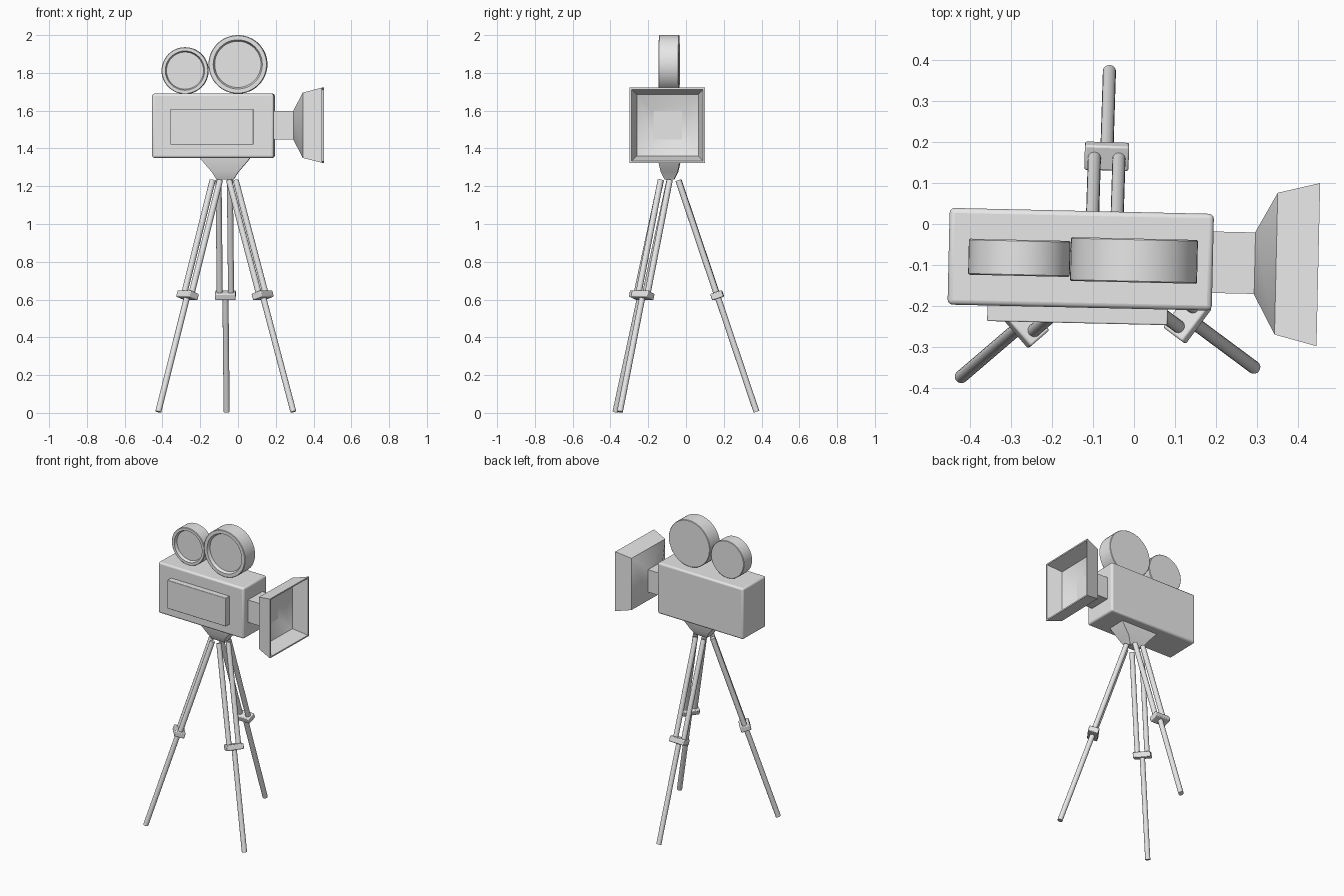
import bpy, bmesh, math
from mathutils import Matrix, Vector

cube = bpy.data.objects.get("Cube")
if cube:
    bpy.data.objects.remove(cube, do_unlink=True)

grey = bpy.data.materials.new("plain grey")
grey.use_nodes = True
grey.diffuse_color = (0.8, 0.8, 0.8, 1)
grey.node_tree.nodes["Principled BSDF"].inputs["Base Color"].default_value = (0.8, 0.8, 0.8, 1)

# The camera sits slightly turned on its tripod
HEAD = Matrix.Translation((-0.13, -0.086, 0)) @ Matrix.Rotation(math.radians(-1.3), 4, 'Z')


def finish(name, bm, matrix, bevel=0, segments=2, smooth=True):
    bmesh.ops.recalc_face_normals(bm, faces=bm.faces)
    mesh = bpy.data.meshes.new(name)
    bm.to_mesh(mesh)
    bm.free()
    mesh.materials.append(grey)
    obj = bpy.data.objects.new(name, mesh)
    bpy.context.collection.objects.link(obj)
    obj.matrix_world = matrix
    if bevel:
        mod = obj.modifiers.new("Bevel", 'BEVEL')
        mod.width, mod.segments = bevel, segments
    if smooth:
        bpy.ops.object.select_all(action='DESELECT')
        obj.select_set(True)
        bpy.context.view_layer.objects.active = obj
        bpy.ops.object.shade_smooth_by_angle(angle=math.radians(40))
    return obj


def box(name, size, matrix, bevel=0, segments=2):
    bm = bmesh.new()
    bmesh.ops.create_cube(bm, size=1)
    bmesh.ops.scale(bm, vec=size, verts=bm.verts)
    return finish(name, bm, matrix, bevel, segments)


def loft(name, loops, matrix):
    """Bridge rings of points and cap both ends."""
    bm = bmesh.new()
    rings = [[bm.verts.new(p) for p in loop] for loop in loops]
    n = len(rings[0])
    for a, b in zip(rings, rings[1:]):
        for i in range(n):
            bm.faces.new((a[i], a[(i + 1) % n], b[(i + 1) % n], b[i]))
    bm.faces.new(rings[0])
    bm.faces.new(rings[-1])
    return finish(name, bm, matrix)


def rod(name, start, end, radius):
    axis = end - start
    bm = bmesh.new()
    bmesh.ops.create_cone(bm, cap_ends=True, segments=16, radius1=radius,
                          radius2=radius, depth=axis.length)
    turn = axis.to_track_quat('Z', 'Y').to_matrix().to_4x4()
    return finish(name, bm, Matrix.Translation((start + end) / 2) @ turn)


CORNERS = [(-1, -1), (1, -1), (1, 1), (-1, 1)]

# Camera body and side door
box("camera_body", (0.645, 0.236, 0.34), HEAD @ Matrix.Translation((0, 0, 1.52)), 0.012, 3)
box("side_door", (0.44, 0.05, 0.19), HEAD @ Matrix.Translation((-0.005, -0.131, 1.515)), 0.003)

# Film reels, with a recessed disc on the front only
for name, x, z, r, depth in (("small_reel", -0.15, 1.812, 0.124, 0.088),
                             ("large_reel", 0.13, 1.845, 0.155, 0.107)):
    h = depth / 2
    profile = [(r - 0.003, h), (r, h - 0.003), (r, 0.003 - h), (r - 0.003, -h),
               (r * 0.84, -h), (r * 0.79, 0.02 - h)]
    loops = [[(q * math.cos(t * math.tau / 48), y, q * math.sin(t * math.tau / 48))
              for t in range(48)] for q, y in profile]
    loft(name, loops, HEAD @ Matrix.Translation((x, 0, z)))

# Lens tube, and flared hood with a hollow front
box("lens_tube", (0.13, 0.15, 0.15), HEAD @ Matrix.Translation((0.375, 0, 1.523)))
hood = [(0.425, 0.077), (0.477, 0.173), (0.58, 0.199),
        (0.58, 0.19), (0.485, 0.162), (0.44, 0.075)]
loft("lens_hood", [[(x, a * s, 1.523 + b * s) for a, b in CORNERS] for x, s in hood], HEAD)

# Tapered mount below the body
mount = [(1.36, 0.136, 0.062), (1.345, 0.13, 0.06), (1.275, 0.07, 0.045), (1.235, 0.045, 0.025)]
loft("tripod_mount", [[(0.062 + a * w, b * d, z) for a, b in CORNERS] for z, w, d in mount], HEAD)

# Tripod legs: a pair of upper rods, a clamp and a single lower rod
LEGS = {"back": ((-0.073, -0.04), (-0.06, 0.373)),
        "left": ((-0.03, -0.11), (0.293, -0.35)),
        "right": ((-0.115, -0.11), (-0.422, -0.373))}
for side, (top, foot) in LEGS.items():
    top, foot = Vector((*top, 1.232)), Vector((*foot, 0.006))
    axis = (top - foot).normalized()
    across = axis.cross(Vector((0, 0, 1))).normalized()
    middle = top.lerp(foot, 0.497)
    for label, s in (("inner", -1), ("outer", 1)):
        rod(f"{side}_upper_rod_{label}", top + across * 0.03 * s, middle + across * 0.03 * s, 0.016)
    rod(f"{side}_lower_rod", middle, foot, 0.016)
    frame = Matrix((across, axis.cross(across), axis)).transposed().to_4x4()
    box(f"{side}_clamp", (0.108, 0.064, 0.036), Matrix.Translation(middle) @ frame, 0.005)
